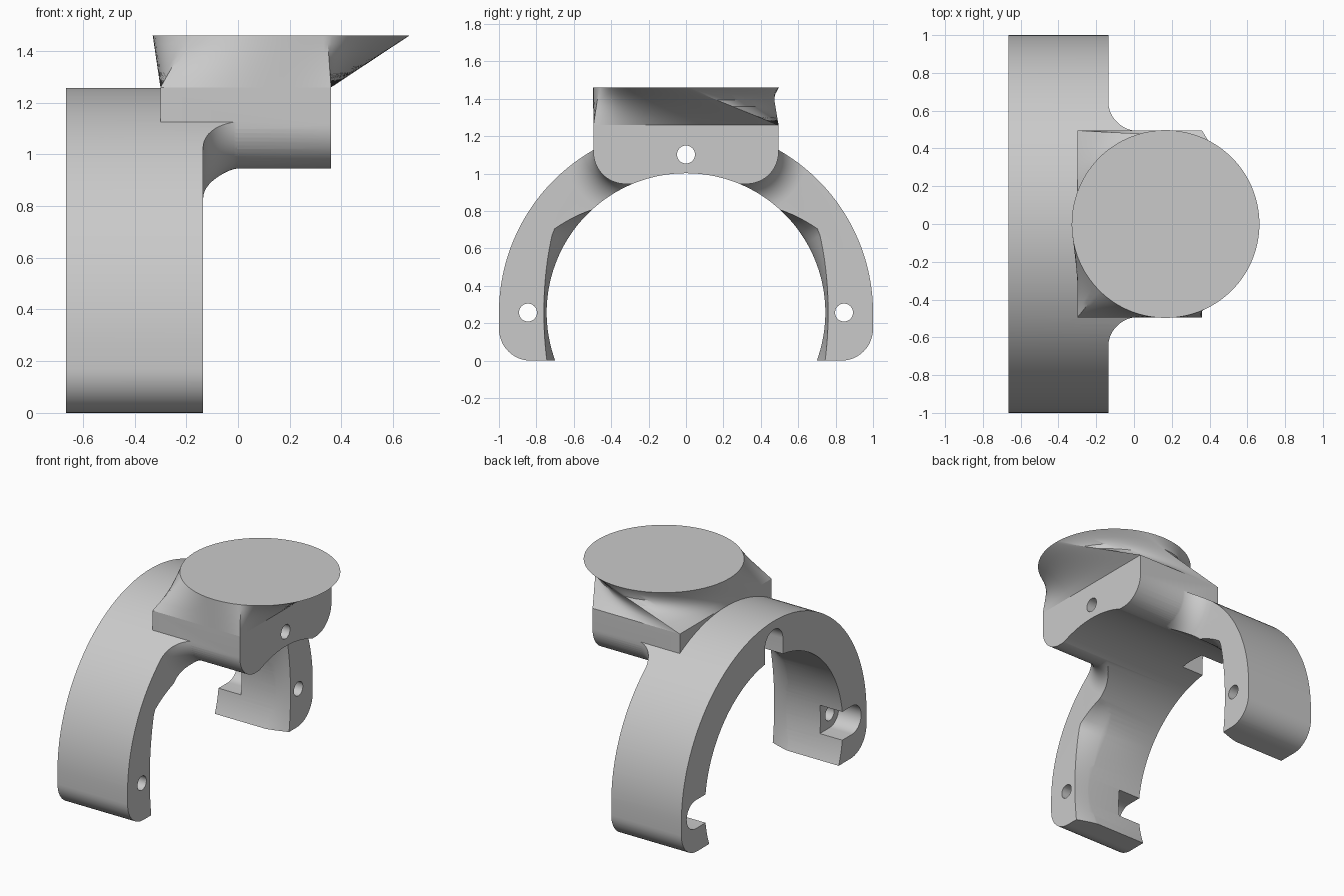
import bpy, bmesh
from math import sin, cos, pi, radians

if "Cube" in bpy.data.objects:
    bpy.data.objects.remove(bpy.data.objects["Cube"], do_unlink=True)

AXIS_Z = 0.257          # height of the arch axis
BACK, FACE, FRONT = -0.665, -0.135, 0.36
BLOCK_TOP = 1.259
INNER, BOLT = 0.745, 0.845

gray = bpy.data.materials.new("plain_gray")
gray.use_nodes = True
gray.diffuse_color = (0.59, 0.59, 0.59, 1)
gray.node_tree.nodes["Principled BSDF"].inputs["Base Color"].default_value = (0.59, 0.59, 0.59, 1)


def loft(name, rings):
    """Closed solid through rings of equal point count."""
    bm = bmesh.new()
    loops = [[bm.verts.new(p) for p in ring] for ring in rings]
    for a, b in zip(loops, loops[1:]):
        for i in range(len(a)):
            j = (i + 1) % len(a)
            bm.faces.new((a[i], a[j], b[j], b[i]))
    bm.faces.new(loops[0][::-1])
    bm.faces.new(loops[-1])
    if bm.calc_volume(signed=True) < 0:
        bmesh.ops.reverse_faces(bm, faces=bm.faces)
    mesh = bpy.data.meshes.new(name)
    bm.to_mesh(mesh)
    bm.free()
    mesh.materials.append(gray)
    obj = bpy.data.objects.new(name, mesh)
    bpy.context.collection.objects.link(obj)
    return obj


def at_x(profile, x):
    return [(x, y, z) for y, z in profile]


def prism(name, profile, x0, x1):
    return loft(name, [at_x(profile, x0), at_x(profile, x1)])


def arc(cy, cz, r, start, end, n):
    angles = [radians(start + (end - start) * i / n) for i in range(n + 1)]
    return [(cy + r * cos(a), cz + r * sin(a)) for a in angles]


def combine(target, tool, operation):
    """Apply a boolean and discard the tool."""
    mod = target.modifiers.new("boolean", "BOOLEAN")
    mod.object, mod.operation, mod.solver = tool, operation, "MANIFOLD"
    bpy.context.view_layer.update()
    deps = bpy.context.evaluated_depsgraph_get()
    mesh = bpy.data.meshes.new_from_object(target.evaluated_get(deps))
    target.modifiers.clear()
    target.data = mesh
    bpy.data.objects.remove(tool, do_unlink=True)


def block_profile(offset, top):
    """Upright block section with round lower corners, grown by offset."""
    r = 0.17 + offset
    right = arc(0.325, 1.115, r, 0, -90, 16)
    left = arc(-0.325, 1.115, r, -90, -180, 16)
    return [(0.495 + offset, top)] + right + left + [(-0.495 - offset, top)]


# Arch body: half round with rounded feet
outline = arc(0, AXIS_Z, 1, 0, 180, 96)
outline += arc(-0.83, 0.17, 0.17, 180, 270, 12) + arc(0.83, 0.17, 0.17, 270, 360, 12)
body = prism("clamp_body", outline, BACK, 0.3)

# Limit the front part to the neck, with a concave fillet against the arch face
R = 0.16
rings = [at_x(block_profile(2, 1.6), BACK - 0.3), at_x(block_profile(2, 1.6), FACE)]
for i in range(13):
    a = pi / 2 * i / 12
    rings.append(at_x(block_profile(R * (1 - sin(a)) - 0.003, 1.6), FACE + R * (1 - cos(a))))
rings.append(at_x(block_profile(-0.003, 1.6), 0.5))
combine(body, loft("neck_limit", rings), "INTERSECT")


# Blended relief on the inner front edge of both legs
def relief_radius(deg):
    if deg > 90:
        deg = 180 - deg
    deg = max(deg, -25)
    if deg < 32:
        return 0.76 + 0.067 * (deg / 30) ** 2
    return max(0.73, 0.836 - 0.106 * (deg - 32) / 18)


def relief_ring(x, blend):
    ring = []
    for i in range(144):
        deg = -90 + 2.5 * i
        r = 0.738 + (relief_radius(deg) - 0.738) * blend
        ring.append((x, r * cos(radians(deg)), AXIS_Z + r * sin(radians(deg))))
    return ring


reliefs = [relief_ring(-0.33 + 0.195 * t / 6, (t / 6) ** 1.5) for t in range(7)]
reliefs.append(relief_ring(-0.1, 1.05))
combine(body, loft("leg_relief", reliefs), "DIFFERENCE")

# Mounting block
combine(body, prism("block", block_profile(0, BLOCK_TOP), -0.3, FRONT), "UNION")

# Bore
combine(body, prism("bore", arc(0, AXIS_Z, INNER, 0, 358, 179), -1, 1), "DIFFERENCE")

# Three bolt holes, each with a nut slot open to the bore
for angle in (0, 90, 180):
    c, s = cos(radians(angle)), sin(radians(angle))
    cy, cz = BOLT * c, AXIS_Z + BOLT * s
    hole = arc(cy, cz, 0.048, 0, 348.75, 31)
    combine(body, prism("hole", hole, -1, 1), "DIFFERENCE")
    slot = arc(cy, cz, 0.097, angle - 90, angle + 90, 20)
    slot += [(y - 0.25 * c, z - 0.25 * s) for y, z in (slot[-1], slot[0])]
    combine(body, prism("slot", slot, BACK - 0.1, BACK + 0.17), "DIFFERENCE")

# Twisted flare: each block corner runs to its own angle on the round plate
corners = [(FRONT, 0.495, 0), (-0.3, 0.495, 68), (-0.3, -0.495, 225),
           (FRONT, -0.495, 291), (FRONT, 0.495, 360)]
N = 32
base, rim = [], []
for (x0, y0, a0), (x1, y1, a1) in zip(corners, corners[1:]):
    for i in range(N):
        t = i / N
        base.append((x0 + (x1 - x0) * t, y0 + (y1 - y0) * t, BLOCK_TOP))
        a = radians(a0 + (a1 - a0) * t)
        rim.append((0.167 + 0.497 * cos(a), 0.497 * sin(a), 1.46))
levels = [[tuple(p + (q - p) * h / 6 for p, q in zip(b, r)) for b, r in zip(base, rim)]
          for h in range(7)]
flare = loft("round_plate_flare", levels)

# Smooth curved surfaces, keep edges sharp
for obj in (body, flare):
    bpy.ops.object.select_all(action="DESELECT")
    obj.select_set(True)
    bpy.context.view_layer.objects.active = obj
    bpy.ops.object.shade_smooth_by_angle(angle=radians(30))
